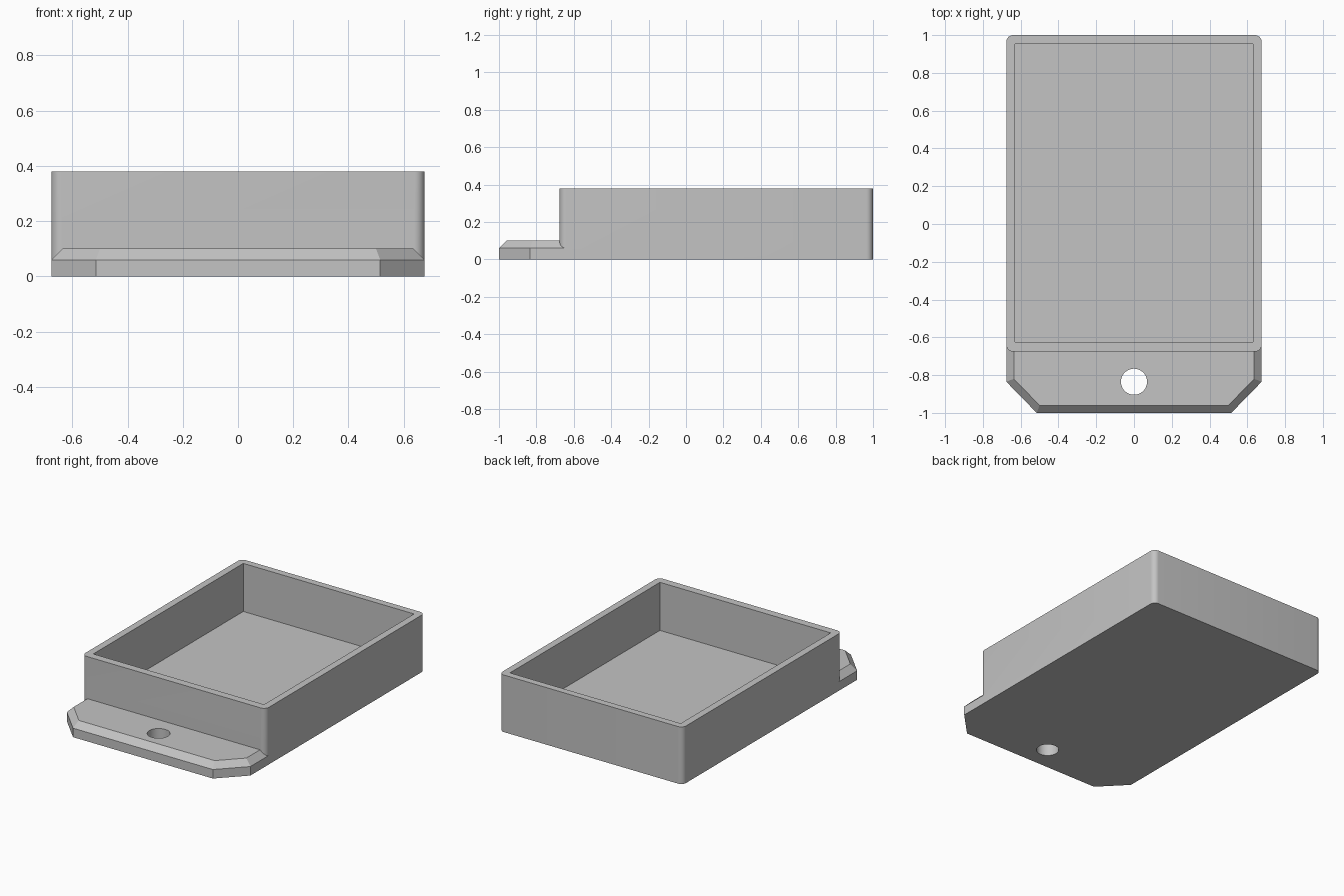
import bpy, bmesh, math

if "Cube" in bpy.data.objects:
    bpy.data.objects.remove(bpy.data.objects["Cube"], do_unlink=True)

GREY = (0.55, 0.55, 0.55, 1)
mat = bpy.data.materials.new("plain grey")
mat.use_nodes = True
mat.diffuse_color = GREY
mat.node_tree.nodes["Principled BSDF"].inputs["Base Color"].default_value = GREY


def loft(name, layers):
    """Solid through stacked outlines: a list of (z, outline)."""
    bm = bmesh.new()
    rings = [[bm.verts.new((x, y, z)) for x, y in outline] for z, outline in layers]
    for low, high in zip(rings, rings[1:]):
        for i in range(len(low)):
            j = (i + 1) % len(low)
            bm.faces.new((low[i], low[j], high[j], high[i]))
    bm.faces.new(rings[0][::-1])
    bm.faces.new(rings[-1])
    bmesh.ops.recalc_face_normals(bm, faces=bm.faces)
    mesh = bpy.data.meshes.new(name)
    bm.to_mesh(mesh)
    bm.free()
    mesh.materials.append(mat)
    obj = bpy.data.objects.new(name, mesh)
    bpy.context.collection.objects.link(obj)
    return obj


def arc(cx, cy, r, start, end, steps):
    angles = [math.radians(start + (end - start) * i / steps) for i in range(steps + 1)]
    return [(cx + r * math.cos(a), cy + r * math.sin(a)) for a in angles]


def rectangle(hx, y0, y1):
    return [(-hx, y0), (hx, y0), (hx, y1), (-hx, y1)]


def rounded_rectangle(hx, y0, y1, r):
    centres = [(hx - r, y1 - r), (r - hx, y1 - r), (r - hx, y0 + r), (hx - r, y0 + r)]
    return [p for k, (cx, cy) in enumerate(centres)
            for p in arc(cx, cy, r, 90 * k, 90 * k + 90, 8)]


def mirrored(half):
    return half + [(-x, y) for x, y in reversed(half)]


def combine(obj, other, operation):
    """Apply a boolean and discard the second solid."""
    mod = obj.modifiers.new(operation.lower(), 'BOOLEAN')
    mod.operation = operation
    mod.solver = 'EXACT'
    mod.object = other
    bpy.context.view_layer.objects.active = obj
    bpy.ops.object.modifier_apply(modifier=mod.name)
    bpy.data.objects.remove(other, do_unlink=True)


# Open box with rounded vertical corners
HX, FRONT, BACK, HEIGHT, R = 0.676, -0.676, 1.0, 0.38, 0.036
outer = rounded_rectangle(HX, FRONT, BACK, R)
tray = loft("tray", [(0, outer), (HEIGHT, outer)])

# Front mounting tab: clipped corners and a bevelled top edge
TAB_BACK = FRONT + R
lower = mirrored([(HX, TAB_BACK), (HX, -0.835), (0.515, -1.0)])
upper = mirrored([(HX - 0.04, TAB_BACK), (HX - 0.04, -0.82), (0.5, -0.96)])
tab = loft("mounting_tab", [(0, lower), (0.06, lower), (0.1, upper)])
combine(tray, tab, 'UNION')

# Rectangular cavity
cavity = rectangle(0.629, -0.624, 0.954)
combine(tray, loft("cavity", [(0.06, cavity), (HEIGHT + 0.1, cavity)]), 'DIFFERENCE')

# Round screw hole through the tab
hole = arc(0, -0.835, 0.069, 0, 360, 48)[:-1]
combine(tray, loft("screw_hole", [(-0.1, hole), (0.2, hole)]), 'DIFFERENCE')

# Smooth the rounded corners and the hole, keep the other edges sharp
bpy.ops.object.select_all(action='DESELECT')
tray.select_set(True)
bpy.context.view_layer.objects.active = tray
bpy.ops.object.shade_smooth_by_angle(angle=math.radians(25))
